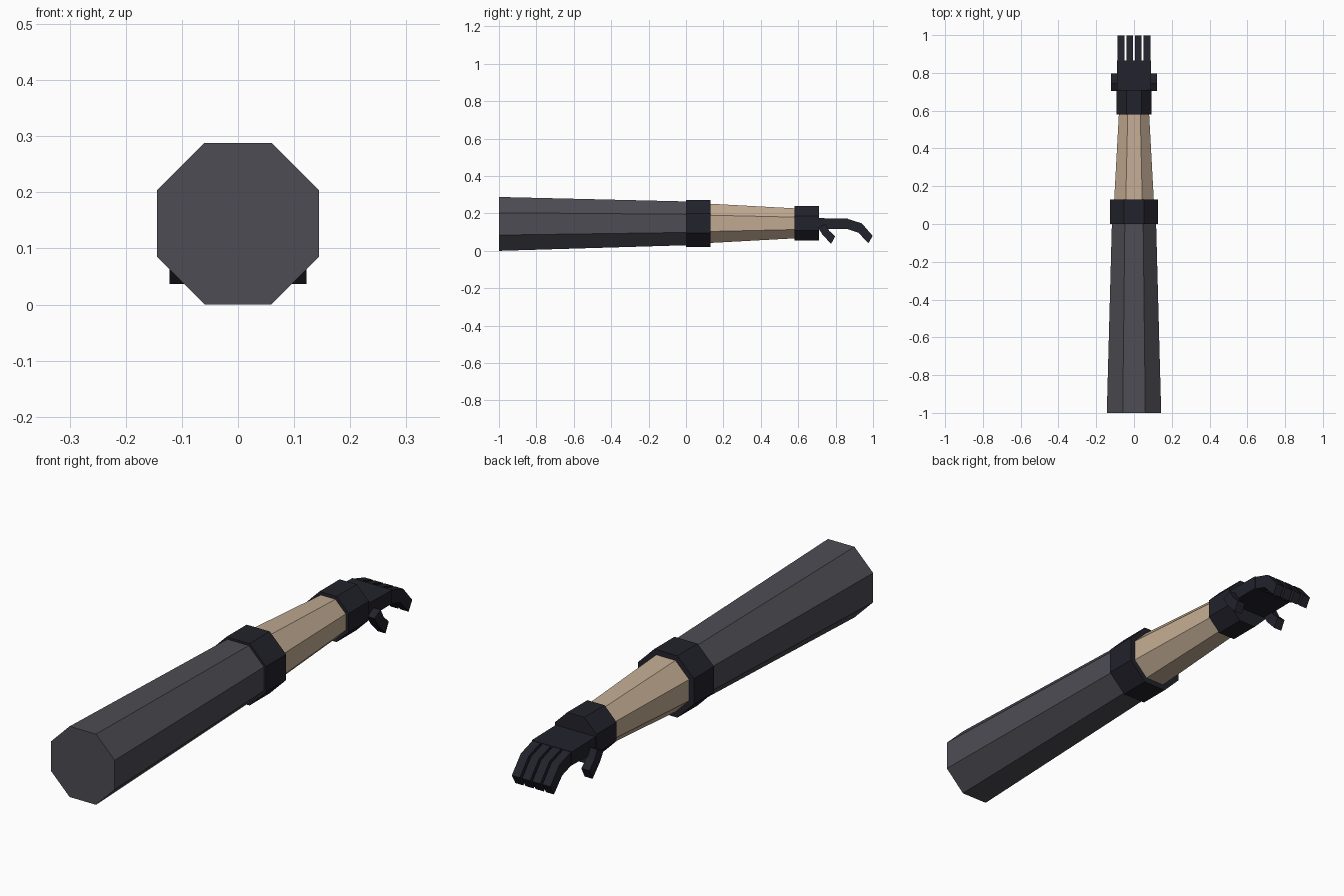
import bpy, bmesh, math

if "Cube" in bpy.data.objects:
    bpy.data.objects.remove(bpy.data.objects["Cube"])

CZ = 0.1455  # height of the arm's axis


def material(name, rgb):
    m = bpy.data.materials.new(name)
    m.diffuse_color = (*rgb, 1)
    m.use_nodes = True
    m.node_tree.nodes["Principled BSDF"].inputs["Base Color"].default_value = m.diffuse_color
    return m


GREY = material("grey sleeve cloth", (0.073, 0.073, 0.088))
SKIN = material("skin", (0.54, 0.41, 0.29))
DARK = material("dark glove", (0.016, 0.016, 0.025))


def finish(name, bm, mat):
    bmesh.ops.recalc_face_normals(bm, faces=bm.faces)
    me = bpy.data.meshes.new(name)
    bm.to_mesh(me)
    bm.free()
    me.materials.append(mat)
    ob = bpy.data.objects.new(name, me)
    bpy.context.collection.objects.link(ob)
    return ob


def tube(name, y0, a0, y1, a1, mat, z0=CZ, z1=CZ):
    """Closed tapered octagon along y; a0 and a1 are centre-to-flat distances."""
    bm = bmesh.new()
    rings = []
    for y, a, z in ((y0, a0, z0), (y1, a1, z1)):
        r = a / math.cos(math.pi / 8)
        angles = [math.pi / 8 + i * math.pi / 4 for i in range(8)]
        rings.append([bm.verts.new((r * math.cos(t), y, z + r * math.sin(t))) for t in angles])
    for i in range(8):
        j = (i + 1) % 8
        bm.faces.new((rings[0][i], rings[0][j], rings[1][j], rings[1][i]))
    for ring in rings:
        bm.faces.new(ring)
    return finish(name, bm, mat)


def bar(name, x0, x1, top, bottom, mat):
    """Bent bar: side profile given by matching top and bottom (y, z) points."""
    bm = bmesh.new()
    rows = [[bm.verts.new((x, *p)) for x, p in ((x0, t), (x1, t), (x1, b), (x0, b))]
            for t, b in zip(top, bottom)]
    for a, b in zip(rows, rows[1:]):
        for i in range(4):
            j = (i + 1) % 4
            bm.faces.new((a[i], a[j], b[j], b[i]))
    bm.faces.new(rows[0])
    bm.faces.new(rows[-1])
    return finish(name, bm, mat)


# Arm, from shoulder to wrist
tube("sleeve", -1.0, 0.144, 0.005, 0.117, GREY, z0=0.144, z1=0.147)
tube("sleeve_cuff", 0.0, 0.126, 0.13, 0.126, DARK, 0.147, 0.147)
tube("forearm", 0.125, 0.105, 0.585, 0.08, SKIN, 0.147, 0.147)
tube("glove_cuff", 0.58, 0.093, 0.71, 0.093, DARK, 0.147, 0.147)

# Palm
bar("palm", -0.09, 0.09, [(0.70, 0.175), (0.865, 0.172)],
    [(0.70, 0.115), (0.865, 0.117)], DARK)

# Four curled fingers
for i in range(4):
    x = -0.069 + i * 0.046
    bar(f"finger_{i + 1}", x - 0.018, x + 0.018,
        [(0.86, 0.172), (0.94, 0.147), (0.998, 0.08)],
        [(0.86, 0.117), (0.922, 0.097), (0.975, 0.04)], DARK)

# A thumb on each side of the palm
for side, s in (("left", -1), ("right", 1)):
    bar(f"thumb_{side}", s * 0.086, s * 0.122,
        [(0.745, 0.145), (0.765, 0.108), (0.797, 0.078)],
        [(0.705, 0.125), (0.73, 0.086), (0.776, 0.037)], DARK)
